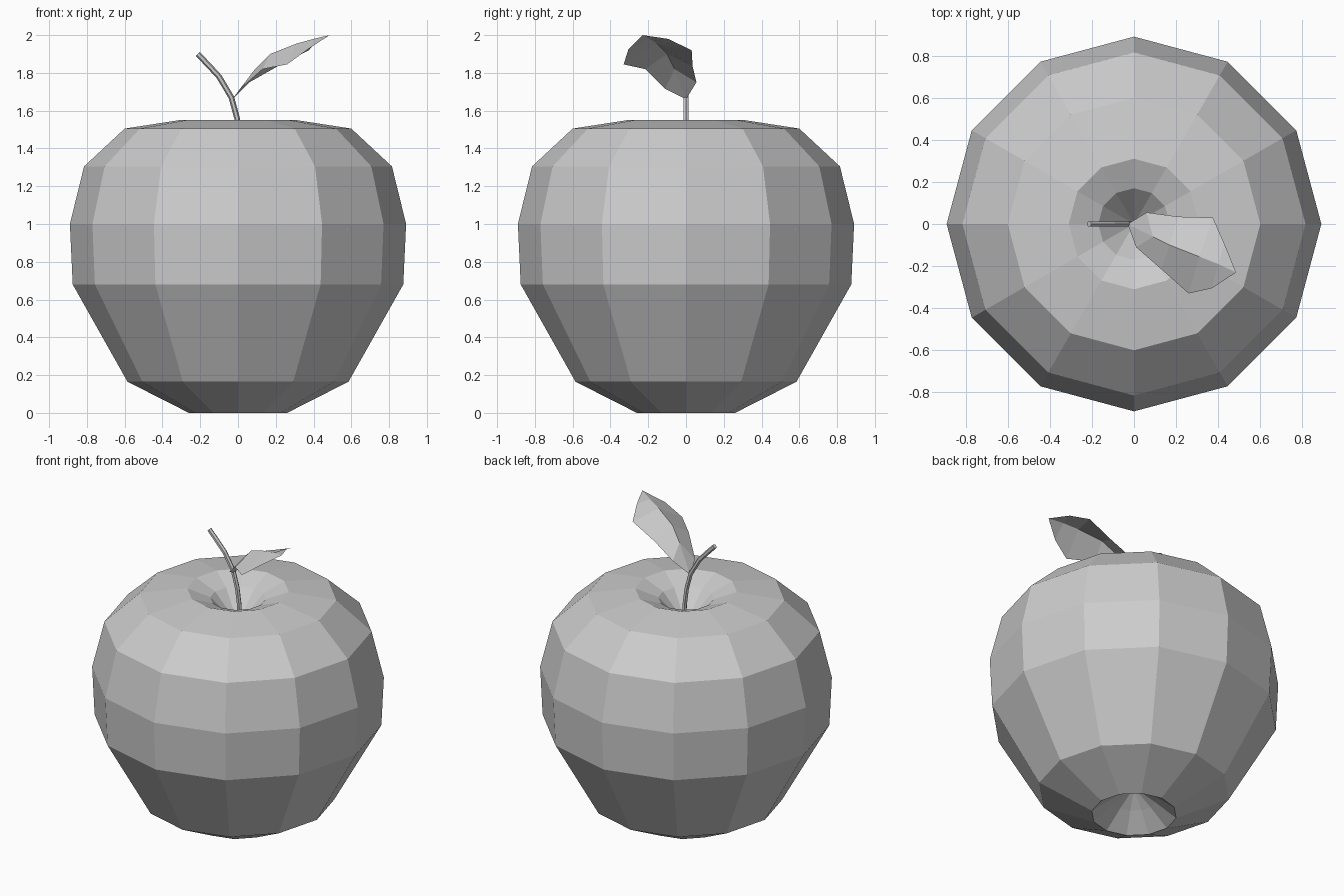
import bpy
from math import cos, sin, pi

if "Cube" in bpy.data.objects:
    bpy.data.objects.remove(bpy.data.objects["Cube"])


def make_object(name, verts, faces):
    mesh = bpy.data.meshes.new(name)
    mesh.from_pydata(verts, [], faces)
    mesh.update()
    obj = bpy.data.objects.new(name, mesh)
    bpy.context.collection.objects.link(obj)
    return obj


def lathe(name, profile, sides):
    """Revolve (radius, z) rings; first and last points are poles."""
    verts = [(0, 0, profile[0][1])]
    rings = profile[1:-1]
    for r, z in rings:
        verts += [(r * cos(2 * pi * i / sides), r * sin(2 * pi * i / sides), z)
                  for i in range(sides)]
    verts.append((0, 0, profile[-1][1]))
    top, last = len(verts) - 1, 1 + (len(rings) - 1) * sides
    faces = []
    for i in range(sides):
        j = (i + 1) % sides
        faces.append((0, 1 + j, 1 + i))
        for k in range(len(rings) - 1):
            a = 1 + k * sides
            faces.append((a + i, a + j, a + sides + j, a + sides + i))
        faces.append((last + i, last + j, top))
    return make_object(name, verts, faces)


# Apple body with hollows at the bottom and top
lathe("apple_body", [(0, 0.19), (0.13, 0.10), (0.26, 0), (0.585, 0.165),
                     (0.875, 0.68), (0.89, 1.0), (0.815, 1.305), (0.6, 1.505),
                     (0.31, 1.55), (0.17, 1.495), (0, 1.32)], 12)

# Curved stem: a thin six-sided tube bending in the xz plane
path = [(0.015, 1.32), (0.01, 1.45), (-0.005, 1.56), (-0.035, 1.67),
        (-0.10, 1.78), (-0.16, 1.845), (-0.213, 1.9)]
sides, radius = 6, 0.015
verts, faces = [], []
for k, (x, z) in enumerate(path):
    x0, z0 = path[max(k - 1, 0)]
    x1, z1 = path[min(k + 1, len(path) - 1)]
    length = ((x1 - x0) ** 2 + (z1 - z0) ** 2) ** 0.5
    nx, nz = (z1 - z0) / length, -(x1 - x0) / length
    for i in range(sides):
        a = 2 * pi * i / sides
        c, s = radius * cos(a), radius * sin(a)
        verts.append((x + nx * c, s, z + nz * c))
for k in range(len(path) - 1):
    for i in range(sides):
        j = (i + 1) % sides
        a = k * sides
        faces.append((a + i, a + j, a + sides + j, a + sides + i))
faces.append(tuple(range(sides - 1, -1, -1)))
faces.append(tuple(range(len(verts) - sides, len(verts))))
make_object("stem", verts, faces)

# Leaf: rows of (left edge, midrib, right edge) between base and tip
rows = [
    [(0.06, 0.055, 1.75), (0.09, -0.06, 1.82), (0.01, -0.11, 1.715)],
    [(0.21, 0.035, 1.835), (0.17, -0.10, 1.90), (0.13, -0.215, 1.82)],
    [(0.375, 0.03, 1.92), (0.31, -0.155, 1.955), (0.26, -0.33, 1.845)],
    [(0.43, -0.095, 1.98), (0.40, -0.19, 1.98), (0.37, -0.305, 1.925)],
]
verts = [(-0.03, 0, 1.66)] + [p for row in rows for p in row] + [(0.485, -0.23, 2.0)]
tip = len(verts) - 1
faces = []
for s in (0, 1):
    faces.append((0, 2 + s, 1 + s))
    for k in range(len(rows) - 1):
        a = 1 + 3 * k + s
        faces.append((a, a + 1, a + 4, a + 3))
    faces.append((tip - 3 + s, tip - 2 + s, tip))
make_object("leaf", verts, faces)
